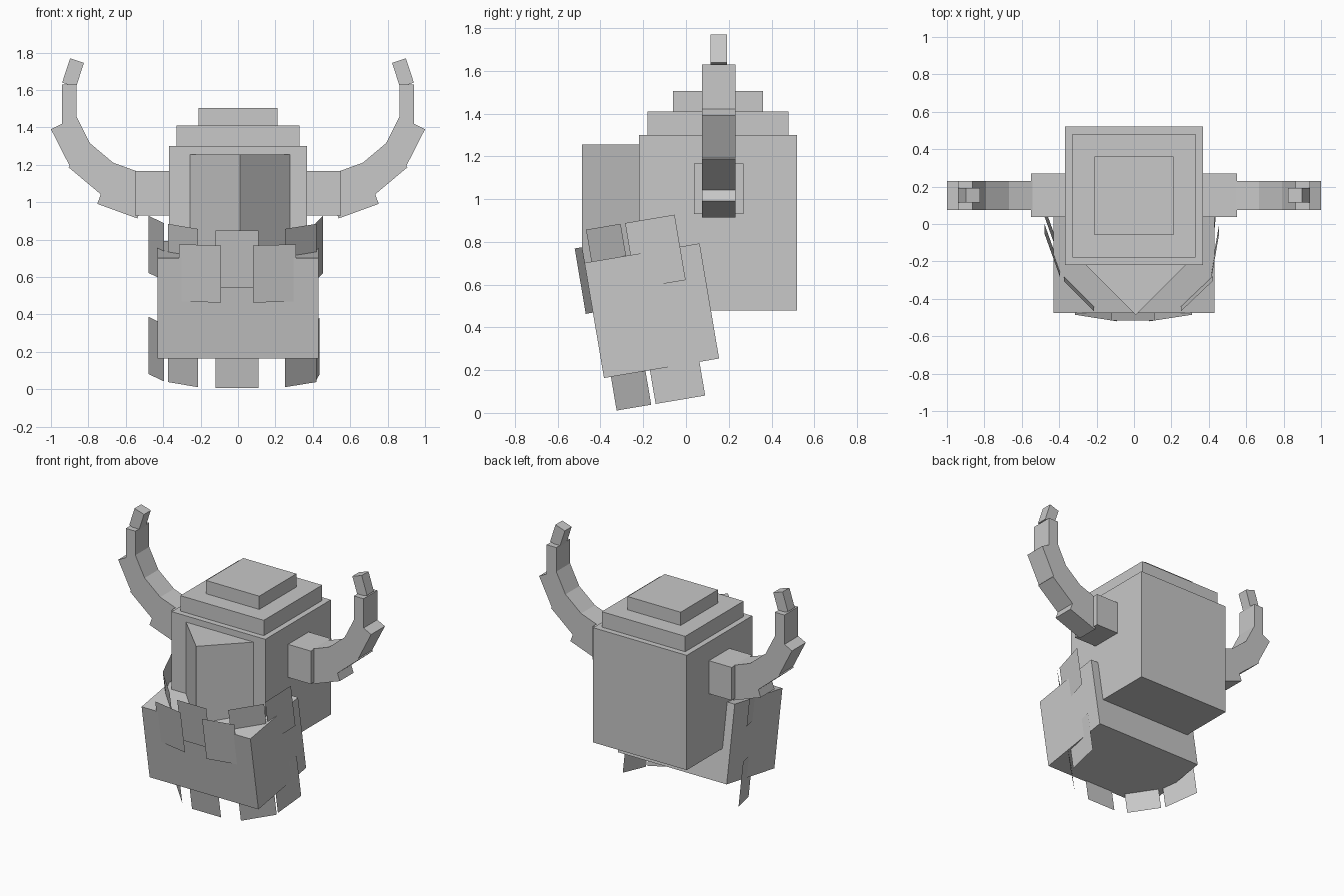
import bpy
import math
from mathutils import Matrix, Vector

cube = bpy.data.objects.get("Cube")
if cube:
    bpy.data.objects.remove(cube, do_unlink=True)

grey = bpy.data.materials.new("plain_grey")
grey.use_nodes = True
colour = (0.58, 0.58, 0.58, 1)
grey.diffuse_color = colour
grey.node_tree.nodes["Principled BSDF"].inputs["Base Color"].default_value = colour


def add_mesh(name, verts, faces):
    mesh = bpy.data.meshes.new(name)
    mesh.from_pydata(verts, [], faces)
    mesh.materials.append(grey)
    obj = bpy.data.objects.new(name, mesh)
    bpy.context.collection.objects.link(obj)
    return obj


def box(name, centre, size, axis="Z", angle=0):
    bpy.ops.mesh.primitive_cube_add(size=1)
    obj = bpy.context.object
    obj.name = name
    obj.data.materials.append(grey)
    turn = Matrix.Rotation(math.radians(angle), 4, axis)
    obj.data.transform(Matrix.Translation(centre) @ turn @ Matrix.Diagonal((*size, 1)))
    return obj


# Head block with a stepped crown
box("head", (0, 0.15, 0.89), (0.74, 0.74, 0.82))
box("crown_step", (0, 0.15, 1.355), (0.66, 0.66, 0.11))
box("crown_top", (0, 0.15, 1.457), (0.42, 0.42, 0.095))

# Face wedge: a square post turned on its corner
box("face_wedge", (0.01, -0.217, 0.978), (0.382, 0.382, 0.555), "Z", 45)

# Tilted chin block
TILT = -9.6 * -1
CHIN = Vector((0, -0.16, 0.478))
box("chin_block", CHIN, (0.86, 0.546, 0.546), "X", TILT)

# Horns: socket box, four thick bends, thin tip (centre x, z, length, width, depth, angle)
bends = [
    (0.605, 1.063, 0.228, 0.236, 0.156, 20),
    (0.764, 1.18, 0.225, 0.172, 0.156, 40),
    (0.88, 1.322, 0.23, 0.152, 0.156, 63),
    (0.902, 1.515, 0.23, 0.076, 0.156, 90),
    (0.882, 1.692, 0.137, 0.078, 0.077, 108),
]
for side, label in ((1, "left"), (-1, "right")):
    box(f"{label}_horn_socket", (side * 0.455, 0.153, 1.048), (0.19, 0.232, 0.236))
    for i, (x, z, length, width, depth, angle) in enumerate(bends):
        box(f"{label}_horn_{i + 1}", (side * x, 0.153, z), (length, depth, width),
            "Y", -side * angle)


# Loose flat plates around the chin, in the tilted frame
def plate(name, start, end, low, high=None):
    high = low + 0.31 if high is None else high
    frame = Matrix.Translation(CHIN) @ Matrix.Rotation(math.radians(TILT), 4, "X")
    corners = [(*start, low), (*end, low), (*end, high), (*start, high)]
    add_mesh(name, [frame @ Vector(c) for c in corners], [(0, 1, 2, 3)])


for row, low, front, back_x in (("upper", 0.115, -0.289, 0.455), ("lower", -0.433, -0.264, 0.437)):
    plate(f"{row}_front_plate", (-0.12, front), (0.11, front), low)
    plate(f"{row}_left_corner_plate", (0.25, -0.24), (0.42, -0.076), low)
    plate(f"{row}_right_corner_plate", (-0.375, -0.076), (-0.213, -0.24), low)
    plate(f"{row}_left_side_plate", (0.415, -0.055), (back_x, 0.18), low)
    plate(f"{row}_right_side_plate", (-0.478, 0.18), (-0.395, -0.055), low)

# Overlapping front pair
plate("left_flank_plate", (0.08, -0.307), (0.31, -0.271), 0.037)
plate("right_flank_plate", (-0.315, -0.271), (-0.09, -0.307), 0.037)
